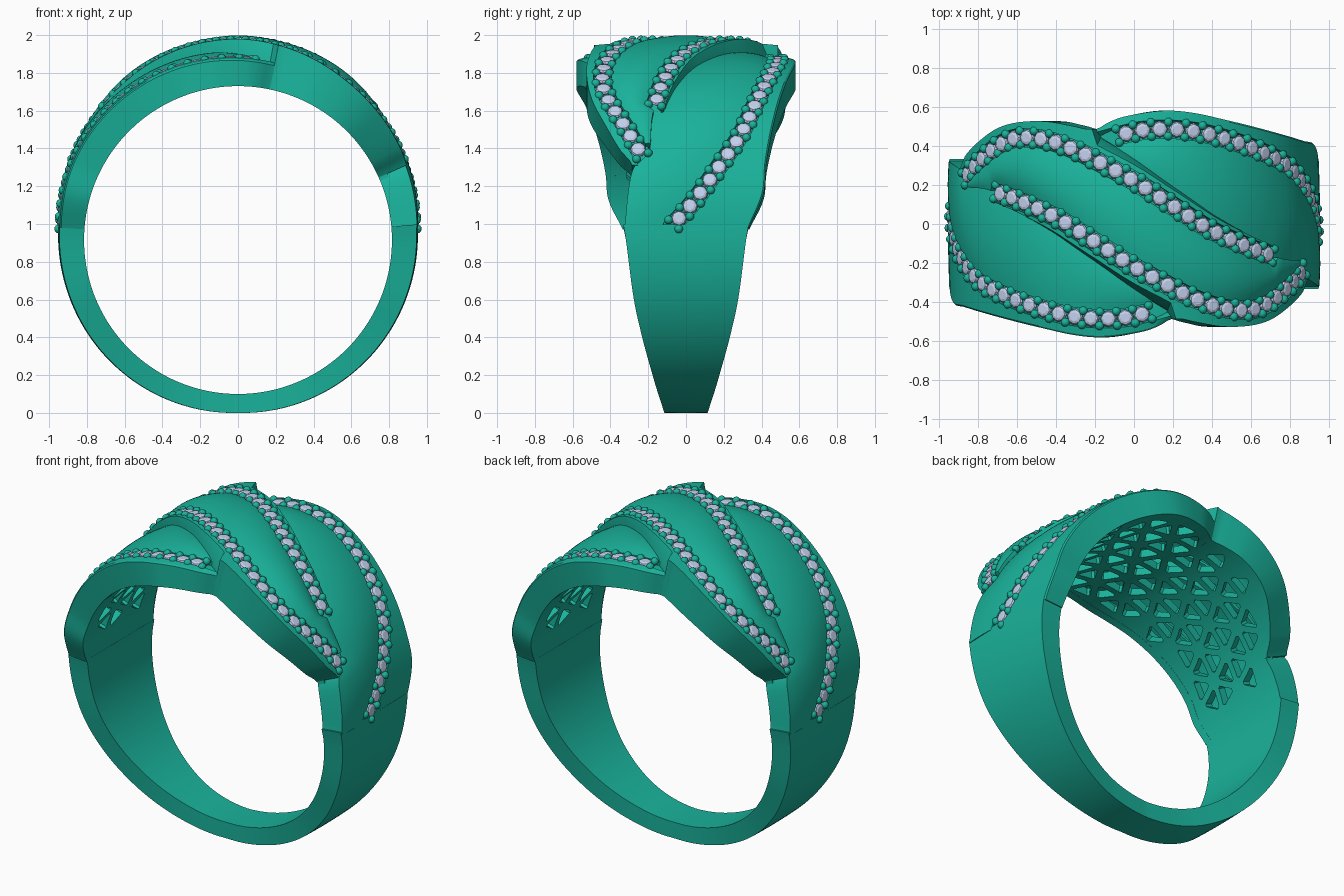
import bpy, bmesh, math
from mathutils import Vector, Matrix

if "Cube" in bpy.data.objects:
    bpy.data.objects.remove(bpy.data.objects["Cube"])

CZ, RI = 0.915, 0.815          # ring centre height, finger radius


def material(name, rgb):
    m = bpy.data.materials.new(name)
    m.diffuse_color = (*rgb, 1)
    m.use_nodes = True
    m.node_tree.nodes["Principled BSDF"].inputs["Base Color"].default_value = m.diffuse_color
    return m


GREEN = material("green_metal", (0.01, 0.45, 0.33))
STONE = material("pale_stone", (0.55, 0.64, 0.86))


def P(th, y, r):
    """Angle from the top in degrees, width y, radius r."""
    a = math.radians(th)
    return Vector((r * math.sin(a), y, CZ + r * math.cos(a)))


def curve(*pts):
    """Smooth function through (angle, value) points."""
    n = len(pts)

    def slope(i):
        a, b = pts[max(i - 1, 0)], pts[min(i + 1, n - 1)]
        return (b[1] - a[1]) / (b[0] - a[0])

    def f(x):
        x = min(max(x, pts[0][0]), pts[-1][0])
        i = next((k for k in range(n - 1) if x <= pts[k + 1][0]), n - 2)
        (x0, y0), (x1, y1) = pts[i], pts[i + 1]
        h = x1 - x0
        t = (x - x0) / h
        return (y0 * (1 + 2 * t) * (1 - t) ** 2 + slope(i) * h * t * (1 - t) ** 2
                + y1 * t * t * (3 - 2 * t) + slope(i + 1) * h * t * t * (t - 1))
    return f


# Guide curves: stone rows, side edge and heights
row1 = curve((-66, .2), (-61, .25), (-52, .33), (-44, .40), (-36, .44), (-26, .43), (-17, .38),
             (-8, .30), (0, .22), (11, .09), (22, -.03), (35, -.12), (44, -.16),
             (50, -.18), (62, -.2), (66, -.27), (72, -.3), (86, -.325))
row1_r = curve((-66, .965), (-61, .975), (-36, 1.005), (-17, 1.035), (0, 1.052), (22, 1.04), (45, 1.0), (66, .97))
row3 = curve((-14, .41), (-3, .46), (3, .48), (11, .485), (20, .47), (30, .43), (42, .37),
             (55, .29), (65, .19), (77, .05), (86, -.08))
row3_r = curve((-14, .945), (0, .955), (20, .965), (45, .967), (65, .962), (86, .942))
edge = curve((-86, .33), (-72, .30), (-66, .285), (-61, .35), (-52, .43), (-44, .49), (-36, .52),
             (-26, .525), (-17, .50), (-12, .485), (-8, .52), (-3, .55), (9, .58), (18, .57),
             (30, .53), (45, .48), (55, .45), (65, .425), (75, .41), (86, .335))
crest = curve((0, 1.085), (30, 1.06), (52, 1.01), (70, .975), (90, .95))
low_r = curve((-12, .95), (11, .985), (44, .985), (65, .972), (86, .95))


def half(row, th):
    """Half width of a stone channel measured along y."""
    s = (row(th + 1) - row(th - 1)) / (2 * math.radians(1))
    return .047 * math.sqrt(1 + s * s)


def add(name, bm, mat, twin=False):
    bmesh.ops.recalc_face_normals(bm, faces=bm.faces)
    me = bpy.data.meshes.new(name)
    bm.to_mesh(me)
    bm.free()
    me.materials.append(mat)
    ob = bpy.data.objects.new(name, me)
    bpy.context.collection.objects.link(ob)
    if twin:                    # the ring repeats after half a turn
        o2 = bpy.data.objects.new(name + "_twin", me)
        o2.rotation_euler.z = math.pi
        bpy.context.collection.objects.link(o2)
    return ob


def loft(name, a, b, section, twin=False, step=2.0):
    """Solid lofted through (y, r) sections from angle a to b."""
    n = max(2, round((b - a) / step))
    bm = bmesh.new()
    rings = []
    for i in range(n + 1):
        th = a + (b - a) * i / n
        rings.append([bm.verts.new(P(th, y, r)) for y, r in section(th)])
    k = len(rings[0])
    for p, q in zip(rings, rings[1:]):
        for j in range(k):
            bm.faces.new((p[j], p[(j + 1) % k], q[(j + 1) % k], q[j]))
    bm.faces.new(rings[0])
    bm.faces.new(rings[-1])
    return add(name, bm, GREEN, twin)


def dome(y0, y1, r0, r1, rise, floor0=None, n=12):
    """Domed shell section between two edges."""
    ts = [i / n for i in range(n + 1)]
    top = [(y0 + (y1 - y0) * t, r0 + (r1 - r0) * t + rise * 4 * t * (1 - t)) for t in ts]
    low = [(y, r - .05) for y, r in top]
    if floor0:
        low[0] = (y0, floor0)
    return top + low[::-1]


# Tapered shank
shank_w = curve((84, .335), (90, .318), (110, .275), (124, .23), (140, .178), (160, .13), (180, .11))
shank_r = curve((84, .948), (110, .938), (180, .915))


def shank_section(th):
    t = min(th, 360 - th)
    h, r = shank_w(t), shank_r(t)
    d = .007 * (180 - t) / 96
    top = [(h * k / 4, r + d * (1 - (k / 4) ** 2)) for k in range(-4, 5)]
    return [(-h, RI)] + top + [(h, RI)]


loft("shank", 85, 275, shank_section)


# Central petal
def petal_a(th):
    y1 = row1(th) - (half(row1, th) if th < 46 else 0)
    y0 = -row1(-th) + (half(row1, -th) if th > -46 else 0)
    if y1 - y0 < .01:
        y0 = y1 = (y0 + y1) / 2
        y0, y1 = y0 - .005, y1 + .005
    r0, r1 = row1_r(-th) + .012, row1_r(th) + .012
    return dome(y0, y1, r0, r1, max(.004, crest(abs(th)) - (r0 + r1) / 2))


loft("central_petal", -59, 59, petal_a)


# Side petals
def petal_b(th):
    y0 = row1(th) + (.02 if th < 44 else 0)
    y1 = max(row3(th) - half(row3, th), y0 + .01)
    rise = .024 * min(1, max(.15, (90 - th) / 35)) * min(1, (th + 14) / 20)
    return dome(y0, y1, low_r(th), row3_r(th) + .012, rise, RI if th > 64 else None)


loft("side_petal", -11, 86, petal_b, True)


# Rim beside the long stone row
def rim1(th):
    y, r = row1(th), row1_r(th)
    w = half(row1, th)
    k = min(1, max(.1, (50 - th) / 30))
    outer = th < -11
    e = edge(th) if outer else y + w + .065 * k
    base = RI if outer else .91
    yi = min(y + w, e - .015)
    t = e if outer else y + w + .028 * k
    return [(yi, r + .014), (t, r + .012), (e, r - .03 if outer else .965),
            (e, base), (min(yi, e - .04), base), (yi, r - .05)]


loft("long_row_rim", -66, 47, rim1, True, 1.5)


# Outer rim and shoulder beside the short stone row
def rim3(th):
    y, r, e = row3(th) + half(row3, th), row3_r(th), edge(th)
    y = min(y, e - .015)
    return [(y, r + .012), (e - .008, r + .004), (e, r - .004), (e, RI),
            (e - .05, RI), (e - .05, r - .05), (min(y, e - .06), r - .045)]


loft("shoulder_rim", -12, 86, rim3, True, 1.5)


# Channel floors
def floor(row, rad):
    def s(th):
        y, r, w = row(th), rad(th), half(row, th) + .012
        return [(y - w, r - .018), (y + w, r - .018), (y + w, r - .05), (y - w, r - .05)]
    return s


loft("long_channel", -66, 47, floor(row1, row1_r), True)
loft("short_channel", -12, 86, floor(row3, row3_r), True)


# Stones and prong beads
def stone(bm, m, s):
    prof = [(.55, .38), (.85, .25), (1, .0), (.5, -.5)]
    rings = [[bm.verts.new(m @ Vector((s * q * math.cos(math.tau * k / 8), s * q * math.sin(math.tau * k / 8), s * h)))
              for k in range(8)] for q, h in prof]
    for a, b in zip(rings, rings[1:]):
        for k in range(8):
            bm.faces.new((a[k], a[(k + 1) % 8], b[(k + 1) % 8], b[k]))
    bm.faces.new(rings[0])
    bm.faces.new(rings[-1])


def set_row(name, row, rad, a, b, pitch):
    n = 800
    pts = [(a + (b - a) * i / n) for i in range(n + 1)]
    pos = [P(t, row(t), rad(t)) for t in pts]
    dist = [0]
    for p, q in zip(pos, pos[1:]):
        dist.append(dist[-1] + (q - p).length)
    count = round(dist[-1] / pitch)
    step = dist[-1] / count
    gems, beads = bmesh.new(), bmesh.new()
    for i in range(2 * count + 1):
        k = min(range(n + 1), key=lambda j: abs(dist[j] - i * step / 2))
        nrm = P(pts[k], 0, 1) - P(pts[k], 0, 0)
        tan = (pos[min(k + 1, n)] - pos[max(k - 1, 0)])
        tan = (tan - nrm * tan.dot(nrm)).normalized()
        side = nrm.cross(tan)
        if i % 2:
            m = Matrix((tan, side, nrm)).transposed().to_4x4()
            m.translation = pos[k] + nrm * .003
            stone(gems, m, step * .49)
        else:
            for s in (-1, 1):
                c = pos[k] + side * s * .036 + nrm * .008
                bmesh.ops.create_uvsphere(beads, u_segments=12, v_segments=8, radius=.023,
                                          matrix=Matrix.Translation(c))
    add(name + "_stones", gems, STONE, True)
    add(name + "_beads", beads, GREEN, True)


set_row("long_row", row1, row1_r, -63, 45, .088)
set_row("short_row", row3, row3_r, -5, 85, .088)


# Inner liner with a triangular lattice
def liner_section(th):
    y0, y1 = -edge(-th) + .004, edge(th) - .004
    ys = [y0 + (y1 - y0) * i / 6 for i in range(7)]
    return [(y, RI + .001) for y in ys] + [(y, RI + .05) for y in ys[::-1]]


liner = loft("lattice_liner", -86, 86, liner_section)

cut = bmesh.new()
side, tall = .2, .165
for j in range(-4, 4):
    for i in range(-14, 15):
        for up in (0, 1):
            u0 = (i + .5 * (j % 2) + .5 * up) * side
            v0 = j * tall
            tri = [(u0, v0 + tall * up), (u0 + side, v0 + tall * up), (u0 + side / 2, v0 + tall * (1 - up))]
            cu, cv = sum(p[0] for p in tri) / 3, sum(p[1] for p in tri) / 3
            tri = [(cu + (u - cu) * .66, cv + (v - cv) * .66) for u, v in tri]
            deg = [(math.degrees(u / RI), v) for u, v in tri]
            if not all(abs(t) < 80 and -edge(-t) + .05 < v < edge(t) - .05 for t, v in deg):
                continue
            pts = []
            for k in range(3):      # blunt corners
                p, a, b = deg[k], deg[k - 1], deg[(k + 1) % 3]
                for q in (a, b):
                    pts.append((p[0] * .87 + q[0] * .13, p[1] * .87 + q[1] * .13))
            lo = [cut.verts.new(P(t, v, .76)) for t, v in pts]
            hi = [cut.verts.new(P(t, v, .90)) for t, v in pts]
            cut.faces.new(lo)
            cut.faces.new(hi)
            for k in range(6):
                cut.faces.new((lo[k], lo[(k + 1) % 6], hi[(k + 1) % 6], hi[k]))
cutter = add("lattice_cutter", cut, GREEN)
cutter.hide_render = True
cutter.hide_viewport = False

# Smooth shading on metal
bpy.ops.object.select_all(action='DESELECT')
for ob in bpy.data.objects:
    if ob.type == 'MESH' and "stones" not in ob.name and ob is not cutter and "_twin" not in ob.name:
        ob.select_set(True)
        bpy.context.view_layer.objects.active = ob
bpy.ops.object.shade_smooth_by_angle(angle=math.radians(30))

mod = liner.modifiers.new("lattice", 'BOOLEAN')
mod.operation = 'DIFFERENCE'
mod.solver = 'EXACT'
mod.object = cutter
cutter.display_type = 'WIRE'
cutter.hide_set(True)
